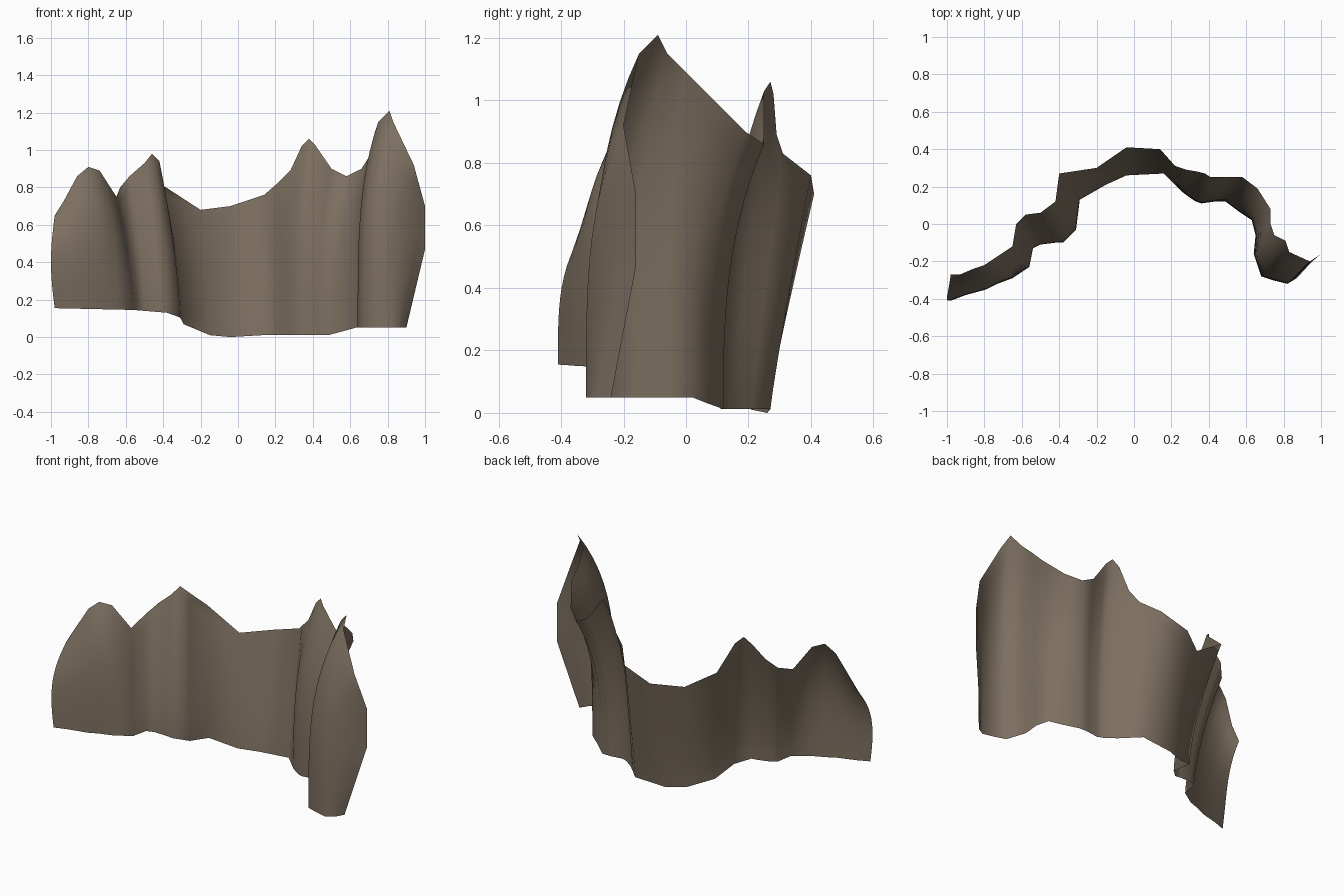
import bpy, bmesh, math
from mathutils import Vector

cube = bpy.data.objects.get("Cube")
if cube:
    bpy.data.objects.remove(cube, do_unlink=True)

# One flat stone colour
stone = bpy.data.materials.new("brown_stone")
stone.use_nodes = True
colour = (0.205, 0.16, 0.118, 1.0)
stone.diffuse_color = colour
shader = stone.node_tree.nodes["Principled BSDF"]
shader.inputs["Base Color"].default_value = colour
shader.inputs["Roughness"].default_value = 0.9

# Ribs of the cliff, in hundredths: crest x, y, z then foot x, y
left_wing = [
    (-98, -27, 65, -98, -41), (-93, -27, 73, -90, -38), (-86, -24, 86, -79, -35),
    (-80, -22, 91, -73, -32), (-74, -18, 89, -65, -29)]
left_spur = [
    (-65, -12, 75, -56, -23), (-63, 0, 80, -54, -13), (-58, 5, 86, -50, -11),
    (-50, 6, 93, -42, -10), (-46, 9, 98, -38, -10), (-42, 12, 94, -31, -3),
    (-40, 27, 81, -29, 13)]
hollow = [
    (-20, 30, 68, -15, 21), (-4, 41, 70, -4, 26),
    (14, 40, 76, 16, 27), (22, 31, 83, 22, 21)]
back_spur = [
    (28, 29, 89, 26, 17), (34, 28, 102, 30, 14), (38, 27, 106, 33, 12),
    (41, 25, 103, 36, 11), (50, 25, 90, 43, 12), (58, 25, 86, 49, 12),
    (66, 19, 90, 57, 6)]
right_spur = [
    (73, 8, 101, 63, 2), (73, 0, 109, 65, -6), (75, -6, 115, 64, -16),
    (81, -9, 121, 68, -28), (83, -15, 115, 74, -30), (94, -20, 92, 82, -32)]
right_end = [(97, -18, 81, 87, -29), (100, -16, 70, 90, -24)]

# Height of the foot along the width
FOOT = [(-1, .155), (-.56, .145), (-.38, .13), (-.31, .105), (-.28, .05),
        (-.15, .01), (-.04, 0), (.16, .012), (.49, .012), (.63, .05), (1, .05)]


def foot_height(x):
    for (xa, za), (xb, zb) in zip(FOOT, FOOT[1:]):
        if x <= xb:
            return za + (zb - za) * (x - xa) / (xb - xa)
    return FOOT[-1][1]


def rib_point(rib, t, lean):
    """Point on a rib; a larger lean keeps it upright until near the crest."""
    crest = Vector(rib[:3]) / 100
    foot = Vector((rib[3], rib[4], 0)) / 100
    foot.z = foot_height(foot.x)
    point = foot.lerp(crest, lean(t))
    point.z = foot.z + (crest.z - foot.z) * t
    return point


sections = [
    (left_wing, lambda t: t ** 3.5),
    (left_spur, lambda t: t ** 1.5),
    (hollow, lambda t: t ** 1.1),
    (back_spur, lambda t: t ** 2.8),
    (right_spur, lambda t: t ** 3.5),
    (right_end, lambda t: min(1, t * 1.55)),
]

# Loft a thin sheet across all the ribs
ROWS = 14
bm = bmesh.new()
columns = []
for ribs, lean in sections:
    for rib in ribs:
        column = []
        for row in range(ROWS + 1):
            t = row / ROWS
            point = rib_point(rib, t, lean)
            if not columns:  # the outer left edge swells a little
                point.x -= 0.02 * math.sin(math.pi * t)
            column.append(bm.verts.new(point))
        columns.append(column)
for a, b in zip(columns, columns[1:]):
    for row in range(ROWS):
        bm.faces.new((a[row], b[row], b[row + 1], a[row + 1]))

mesh = bpy.data.meshes.new("cliff_wall")
bm.to_mesh(mesh)
bm.free()
mesh.materials.append(stone)
cliff = bpy.data.objects.new("cliff_wall", mesh)
bpy.context.collection.objects.link(cliff)

# Smooth rock with crisp folds
bpy.ops.object.select_all(action="DESELECT")
cliff.select_set(True)
bpy.context.view_layer.objects.active = cliff
bpy.ops.object.shade_smooth_by_angle(angle=math.radians(80))
